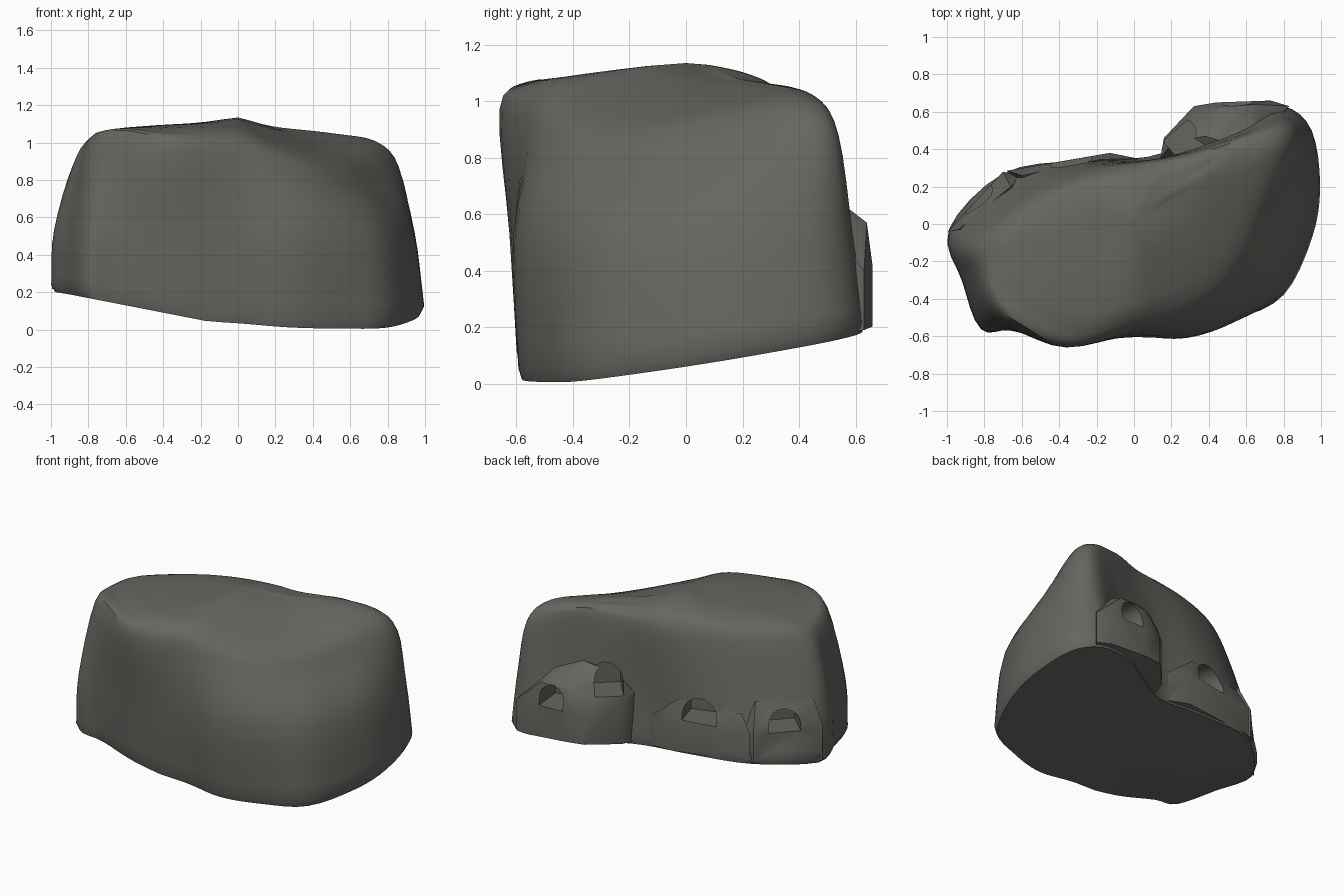
import bpy, bmesh, math
from mathutils import Vector

if "Cube" in bpy.data.objects:
    bpy.data.objects.remove(bpy.data.objects["Cube"])

stone = bpy.data.materials.new("dark_stone")
stone.diffuse_color = (0.13, 0.13, 0.118, 1)
stone.use_nodes = True
stone.node_tree.nodes["Principled BSDF"].inputs["Base Color"].default_value = stone.diffuse_color

# outlines, counter-clockwise from the left tip: foot, waist and shoulder (x, y, z)
FOOT = [(-.99, -.03), (-.92, -.3), (-.82, -.56), (-.64, -.56), (-.36, -.6), (0, -.58),
        (.28, -.59), (.55, -.51), (.8, -.38), (.95, -.08), (.995, .2), (.95, .5),
        (.8, .63), (.55, .6), (.3, .46), (.08, .36), (-.3, .34), (-.7, .27)]
WAIST = [(-.97, -.05), (-.91, -.3), (-.81, -.55), (-.66, -.57), (-.36, -.625), (0, -.605),
         (.28, -.605), (.54, -.51), (.76, -.34), (.89, -.06), (.94, .2), (.92, .48),
         (.78, .59), (.55, .5), (.28, .4), (.08, .34), (-.28, .33), (-.63, .23)]
SHOULDER = [(-.86, -.08, .88), (-.83, -.25, .96), (-.77, -.43, 1.0), (-.62, -.55, 1.02),
            (-.36, -.66, .97), (0, -.57, .93), (.23, -.5, .88), (.44, -.39, .83),
            (.62, -.21, .79), (.74, .02, .79), (.83, .25, .83), (.86, .45, .87),
            (.78, .54, .88), (.52, .45, .97), (.3, .38, .96), (.08, .34, .95),
            (-.25, .29, .9), (-.56, .17, .88)]


def floor_z(x, y):
    return max(0.0, -.074 * (x - .55) + .17 * (y + .53), .04 - .165 * x - .03 * max(0, x + .9))


def crown_z(x, y):
    peak = .04 * math.exp(-((x - .02) / .2) ** 2 - (y / .25) ** 2)
    return 1.095 - .05 * max(0, x) - .45 * max(0, x) * max(0, .36 - y) + peak


def spline(a, b, c, d, t):
    return .5 * (2 * b + (c - a) * t + (2 * a - 5 * b + 4 * c - d) * t * t + (3 * b - a - 3 * c + d) * t ** 3)


def around(pts, steps=4):
    n = len(pts)
    return [spline(*[pts[(i + k) % n] for k in (-1, 0, 1, 2)], s / steps)
            for i in range(n) for s in range(steps)]


def upward(rings, steps=4):
    out, m = [], len(rings) - 1
    for i in range(m):
        four = [rings[min(max(i + k, 0), m)] for k in (-1, 0, 1, 2)]
        for s in range(steps):
            out.append([spline(*p, s / steps) for p in zip(*four)])
    return out + [rings[-1]]


def make(name, bm):
    bmesh.ops.recalc_face_normals(bm, faces=bm.faces)
    if bm.calc_volume(signed=True) < 0:
        bmesh.ops.reverse_faces(bm, faces=bm.faces)
    me = bpy.data.meshes.new(name)
    bm.to_mesh(me)
    bm.free()
    ob = bpy.data.objects.new(name, me)
    bpy.context.collection.objects.link(ob)
    me.materials.append(stone)
    return ob


# boulder body: lofted through the outlines, closed with a crown and a slanted base
foot = [Vector((x, y, floor_z(x, y) + .04)) for x, y in FOOT]
waist = [Vector((x, y, .53)) for x, y in WAIST]
shoulder = [Vector(p) for p in SHOULDER]


def inner(scale, blend):
    ring = []
    for p in shoulder:
        x, y = p.x * scale, p.y * scale
        ring.append(Vector((x, y, p.z + (crown_z(x, y) - p.z) * blend)))
    return ring


rings = upward([around(r) for r in (foot, waist, shoulder, inner(.86, .72), inner(.6, .95), inner(.25, 1))])
under = [[Vector((p.x * s, p.y * s, floor_z(p.x * s, p.y * s))) for p in rings[0]] for s in (.33, .66, .98)]
rings = under + rings

bm = bmesh.new()
grid = [[bm.verts.new(p) for p in r] for r in rings]
n = len(grid[0])
for lo, hi in zip(grid, grid[1:]):
    for i in range(n):
        bm.faces.new((lo[i], lo[(i + 1) % n], hi[(i + 1) % n], hi[i]))
for ring, c in ((grid[0], (0, 0, floor_z(0, 0))), (grid[-1], (0, 0, crown_z(0, 0)))):
    mid = bm.verts.new(c)
    for i in range(n):
        bm.faces.new((ring[i], ring[(i + 1) % n], mid))
bmesh.ops.triangulate(bm, faces=bm.faces)
body = make("boulder", bm)


# ledges under the hollows: convex blocks
def ledge(name, low, high):
    bm = bmesh.new()
    for x, y, z in low:
        bm.verts.new((x, y, z))
        bm.verts.new((x, y, floor_z(x, y) + .013))
    for p in high:
        bm.verts.new(p)
    bmesh.ops.convex_hull(bm, input=bm.verts)
    bmesh.ops.delete(bm, geom=[v for v in bm.verts if not v.link_faces], context='VERTS')
    bmesh.ops.delete(bm, geom=[e for e in bm.edges if not e.link_faces], context='EDGES')
    return make(name, bm)


# arched hollow cutter: flat sill, round top, facing (dx, dy)
def arch(name, x, y, sill, r, rise, face, depth=.17):
    d = Vector((face[0], face[1], 0)).normalized()
    side = Vector((-d.y, d.x, 0))
    prof = [(-r, 0), (r, 0)] + [(r * math.cos(a), rise + r * math.sin(a))
                                for a in [math.pi * k / 12 for k in range(13)]]
    bm = bmesh.new()
    vs = [bm.verts.new(Vector((x, y, sill)) + side * u + Vector((0, 0, v)) - d * depth) for u, v in prof]
    f = bm.faces.new(vs)
    ext = bmesh.ops.extrude_face_region(bm, geom=[f])["geom"]
    bmesh.ops.translate(bm, vec=d * (depth + .3), verts=[g for g in ext if isinstance(g, bmesh.types.BMVert)])
    return make(name, bm)


ledges = [
    ledge("right_ledge", [(.32, .63, .42), (.44, .65, .42), (.73, .66, .42), (.83, .63, .4),
                          (.16, .46, .5), (.14, .35, .52), (.6, .3, .42)],
          [(.42, .62, .57), (.64, .64, .57), (.2, .43, .66), (.38, .47, .7), (.6, .4, .68)]),
    ledge("middle_ledge", [(-.68, .285, .43), (-.13, .38, .43), (.02, .35, .4), (-.1, .2, .41), (-.5, .1, .4)],
          [(-.6, .26, .54), (-.18, .345, .56)]),
    ledge("left_ledge", [(-.995, -.04, .46), (-.7, .28, .435), (-.6, .25, .44), (-.6, 0, .43)],
          [(-.94, -.03, .62), (-.66, .2, .62)]),
]
cutters = [
    arch("hollow_a", .56, .61, .42, .085, .06, (-.1, 1)),
    arch("hollow_b", .25, .47, .53, .09, .08, (-.65, .75)),
    arch("hollow_c", -.33, .32, .437, .115, .04, (-.3, 1)),
    arch("hollow_d", -.82, .12, .433, .1, .04, (-.75, .7)),
]


def volume(me):
    bm = bmesh.new()
    bm.from_mesh(me)
    v = bm.calc_volume()
    bm.free()
    return v


# apply each block or cut, keeping only a sound result
def apply(tool, op):
    before = volume(body.data)
    for solver in ('EXACT', 'MANIFOLD', 'FLOAT'):
        m = body.modifiers.new(tool.name, 'BOOLEAN')
        m.operation, m.object, m.solver = op, tool, solver
        dg = bpy.context.evaluated_depsgraph_get()
        dg.update()
        me = bpy.data.meshes.new_from_object(body.evaluated_get(dg))
        body.modifiers.clear()
        if .95 < volume(me) / before < 1.08:
            body.data = me
            break
    else:
        if op == 'UNION':
            return
    bpy.data.objects.remove(tool)


for tool in ledges:
    apply(tool, 'UNION')
for tool in cutters:
    apply(tool, 'DIFFERENCE')

body.data.materials.clear()
body.data.materials.append(stone)
for p in body.data.polygons:
    p.material_index = 0
bpy.context.view_layer.objects.active = body
body.select_set(True)
bpy.ops.object.shade_smooth_by_angle(angle=math.radians(35))
